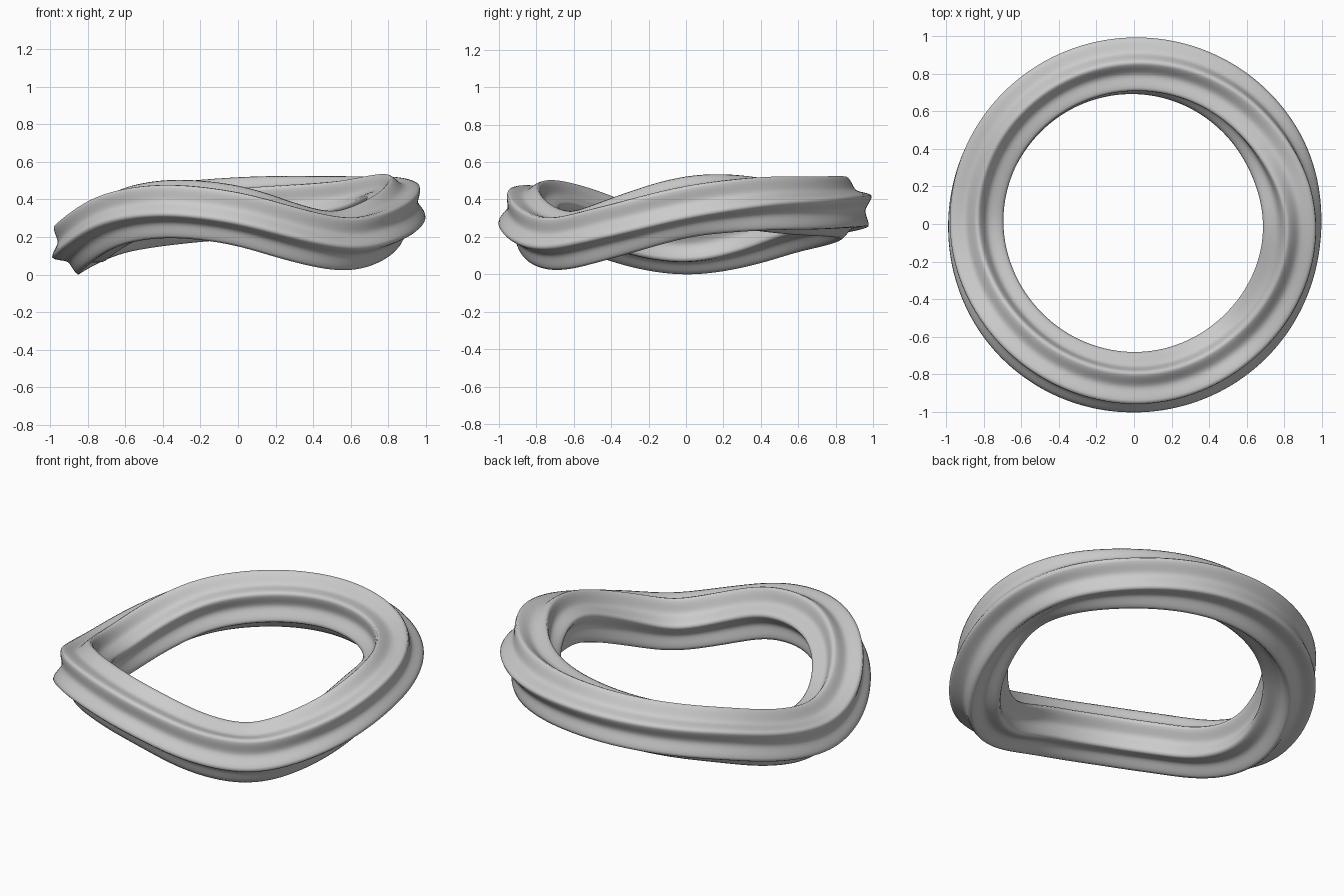
import bpy, bmesh, math
from mathutils import Vector

if "Cube" in bpy.data.objects:
    bpy.data.objects.remove(bpy.data.objects["Cube"])

# Height of the ring's centre line: (angle in degrees, height)
HEIGHT = [(0, .365), (20, .385), (45, .372), (90, .358), (135, .29), (160, .205),
          (180, .165), (200, .21), (222, .31), (245, .355), (270, .318),
          (290, .23), (310, .18), (332, .25)]
# Rotation of the section: it gains one lobe (60 degrees) per lap
TWIST = [(0, 40), (35, 65), (90, 84), (180, 93), (225, 108), (250, 110),
         (270, 107), (310, 107)]
RADIUS, SEGMENTS, SIDES = 0.842, 240, 72


def sample(keys, gain, deg):
    """Smooth periodic curve through keys, rising by gain each lap."""
    def key(i):
        lap, j = divmod(i, len(keys))
        return keys[j][0] + 360 * lap, keys[j][1] + gain * lap
    lap, deg = divmod(deg, 360)
    i = max(k for k in range(len(keys)) if keys[k][0] <= deg)
    (a0, z0), (a1, z1), (a2, z2), (a3, z3) = (key(i + d) for d in (-1, 0, 1, 2))
    w = a2 - a1
    t = (deg - a1) / w
    m1, m2 = (z2 - z0) / (a2 - a0) * w, (z3 - z1) / (a3 - a1) * w
    return ((2*t**3 - 3*t**2 + 1) * z1 + (t**3 - 2*t**2 + t) * m1
            + (3*t**2 - 2*t**3) * z2 + (t**3 - t**2) * m2 + gain * lap)


def smooth(keys, gain, a):
    return sum(sample(keys, gain, math.degrees(a) + d) for d in range(-8, 9, 2)) / 9


def centre(a):
    return Vector((RADIUS * math.cos(a), RADIUS * math.sin(a), smooth(HEIGHT, 0, a)))


def section_radius(p):
    # hollow flutes meeting in six narrow rounded crests
    return .165 - .054 * (math.sqrt(math.sin(3 * p) ** 2 + .02) - .14)


# Six-lobed section swept round the wavy ring with a twist
bm = bmesh.new()
rings = []
for i in range(SEGMENTS):
    a = 2 * math.pi * i / SEGMENTS
    out = Vector((math.cos(a), math.sin(a), 0))
    tangent = (centre(a + .01) - centre(a - .01)).normalized()
    up = out.cross(tangent)
    phase = math.radians(smooth(TWIST, 60, a))
    ring = []
    for j in range(SIDES):
        p = 2 * math.pi * j / SIDES
        offset = math.cos(p + phase) * out + math.sin(p + phase) * up
        ring.append(bm.verts.new(centre(a) + section_radius(p) * offset))
    rings.append(ring)
shift = SIDES // 6  # the last ring joins the first one lobe further on
for i in range(SEGMENTS):
    r0, r1 = rings[i], rings[(i + 1) % SEGMENTS]
    s = shift if i == SEGMENTS - 1 else 0
    for j in range(SIDES):
        k = (j + 1) % SIDES
        bm.faces.new((r0[j], r1[(j + s) % SIDES], r1[(k + s) % SIDES], r0[k]))
bmesh.ops.recalc_face_normals(bm, faces=bm.faces)

# Stand on the ground
low = min(v.co.z for v in bm.verts)
bmesh.ops.translate(bm, verts=bm.verts, vec=(0, 0, -low))
mesh = bpy.data.meshes.new("fluted_ring")
bm.to_mesh(mesh)
bm.free()
mesh.shade_smooth()
bpy.context.collection.objects.link(bpy.data.objects.new("fluted_ring", mesh))
